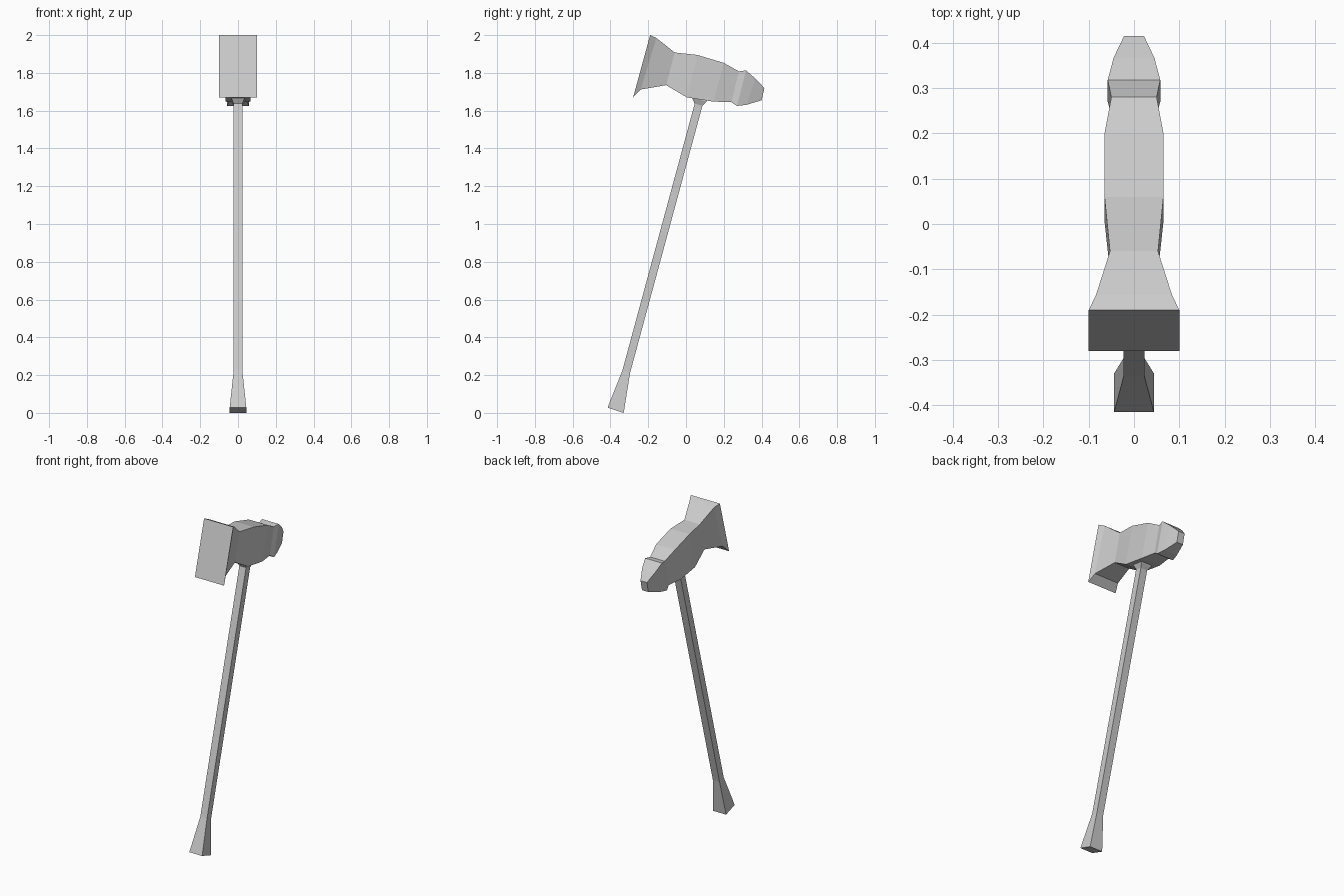
import bpy
import bmesh

# Remove the default cube
cube = bpy.data.objects.get("Cube")
if cube:
    bpy.data.objects.remove(cube, do_unlink=True)


def make_material(name, colour):
    mat = bpy.data.materials.new(name)
    mat.use_nodes = True
    mat.diffuse_color = colour
    mat.node_tree.nodes["Principled BSDF"].inputs["Base Color"].default_value = colour
    return mat


grey = make_material("light grey", (0.6, 0.6, 0.6, 1.0))


def loft(name, sections):
    """Join rectangular sections, each given as two (y, z) edges and a half width."""
    bm = bmesh.new()
    rings = []
    for edge_a, edge_b, half in sections:
        corners = [(-half, *edge_a), (half, *edge_a), (half, *edge_b), (-half, *edge_b)]
        rings.append([bm.verts.new(c) for c in corners])
    for ring, following in zip(rings, rings[1:]):
        for i in range(4):
            j = (i + 1) % 4
            bm.faces.new((ring[i], ring[j], following[j], following[i]))
    bm.faces.new(rings[0])
    bm.faces.new(rings[-1])
    bmesh.ops.recalc_face_normals(bm, faces=bm.faces)
    mesh = bpy.data.meshes.new(name)
    bm.to_mesh(mesh)
    bm.free()
    mesh.materials.append(grey)
    obj = bpy.data.objects.new(name, mesh)
    bpy.context.collection.objects.link(obj)
    return obj


# Head: top edge, bottom edge, half width, from the striking face to the rear tip
loft("hammer_head", [
    ((-.19, 2.0), (-.28, 1.67), .1),
    ((-.157, 1.985), (-.24, 1.712), .084),
    ((-.06, 1.908), (-.105, 1.735), .053),
    ((.06, 1.895), (.005, 1.67), .065),
    ((.2, 1.853), (.145, 1.648), .065),
    ((.28, 1.808), (.24, 1.645), .05),
    ((.318, 1.813), (.27, 1.625), .058),
    ((.367, 1.77), (.32, 1.631), .045),
    ((.415, 1.72), (.4, 1.655), .022),
])

# Handle: flared grip end, long straight shaft
loft("handle", [
    ((-.415, .028), (-.33, 0), .044),
    ((-.337, .224), (-.296, .212), .023),
    ((.046, 1.637), (.087, 1.626), .023),
])

# Collar joining the shaft to the head, its top sunk into the head
loft("collar", [
    ((.046, 1.637), (.087, 1.626), .023),
    ((.03, 1.67), (.108, 1.648), .036),
    ((.036, 1.69), (.113, 1.669), .036),
])
